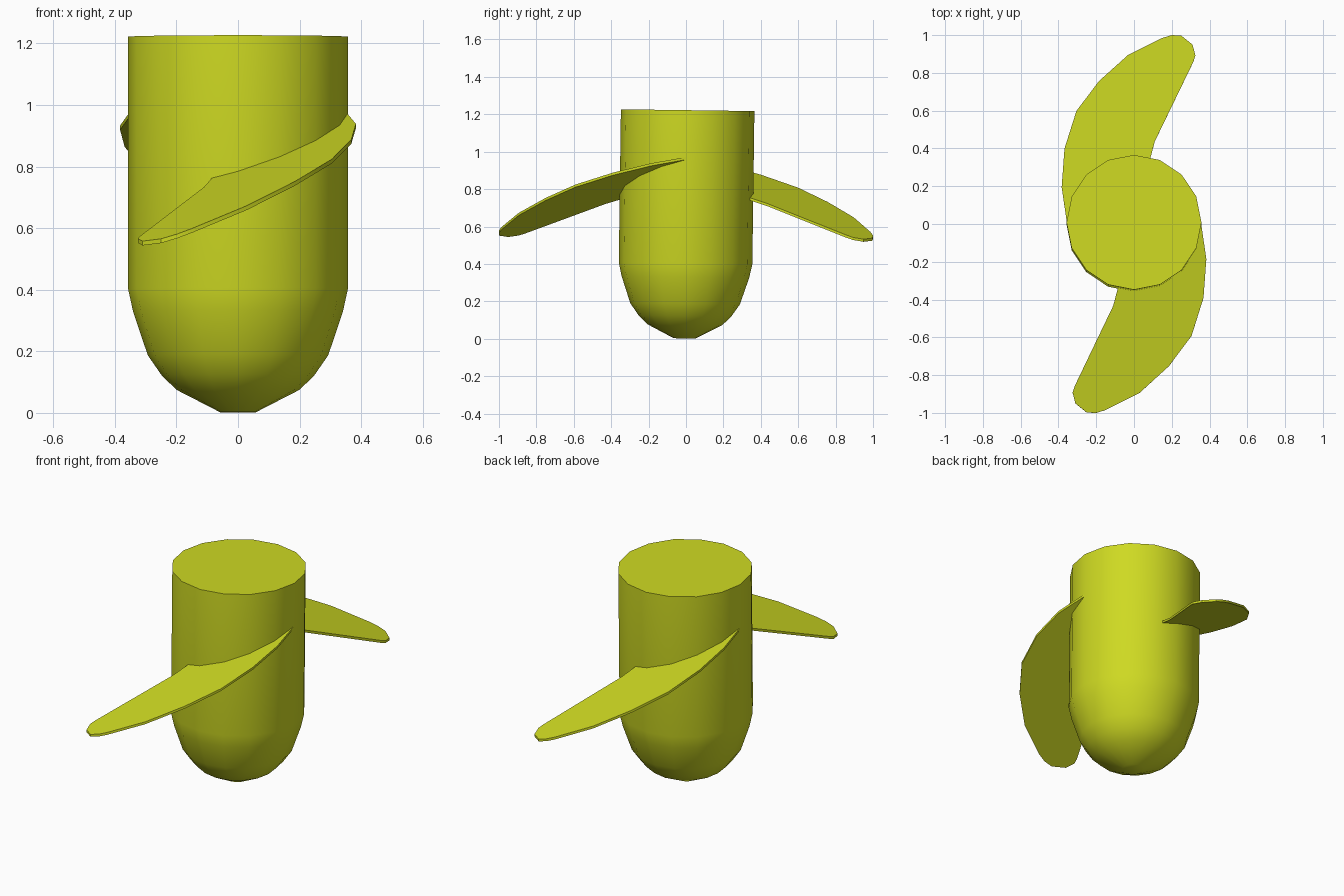
import bpy, bmesh, math
from mathutils import Matrix

if "Cube" in bpy.data.objects:
    bpy.data.objects.remove(bpy.data.objects["Cube"])

mat = bpy.data.materials.new("yellow_green")
mat.diffuse_color = (0.62, 0.70, 0.016, 1)
mat.use_nodes = True
mat.node_tree.nodes["Principled BSDF"].inputs["Base Color"].default_value = mat.diffuse_color

# The whole model leans very slightly backwards
PIVOT = Matrix.Translation((0, 0, 0.57))
LEAN = PIVOT @ Matrix.Rotation(-0.0135, 4, 'X') @ PIVOT.inverted()


def finish(bm, name, angle):
    bmesh.ops.transform(bm, matrix=LEAN, verts=bm.verts)
    bmesh.ops.recalc_face_normals(bm, faces=bm.faces)
    mesh = bpy.data.meshes.new(name)
    bm.to_mesh(mesh)
    bm.free()
    mesh.materials.append(mat)
    obj = bpy.data.objects.new(name, mesh)
    bpy.context.collection.objects.link(obj)
    bpy.ops.object.select_all(action='DESELECT')
    obj.select_set(True)
    bpy.context.view_layer.objects.active = obj
    bpy.ops.object.shade_smooth_by_angle(angle=math.radians(angle))
    return obj


# Hub: 16-sided lathe with a rounded nose at the bottom
SIDES = 16
profile = [(0.058, 0.002), (0.2, 0.075), (0.248, 0.122), (0.293, 0.187),
           (0.341, 0.33), (0.357, 0.403), (0.357, 1.222)]
bm = bmesh.new()
rings = []
for r, z in profile:
    rings.append([bm.verts.new((r * math.cos(2 * math.pi * i / SIDES),
                                r * math.sin(2 * math.pi * i / SIDES), z))
                  for i in range(SIDES)])
for low, high in zip(rings, rings[1:]):
    for i in range(SIDES):
        j = (i + 1) % SIDES
        bm.faces.new((low[i], low[j], high[j], high[i]))
bm.faces.new(rings[0])
bm.faces.new(rings[-1])
finish(bm, "hub", 40)

# Blades: thin curved outline lying on a pitched plane, rooted inside the hub
outline = [(0.355, 0.0), (0.383, -0.19), (0.368, -0.395), (0.305, -0.595),
           (0.185, -0.755), (0.03, -0.895), (-0.15, -0.985), (-0.2, -1.0),
           (-0.25, -0.998), (-0.31, -0.95), (-0.325, -0.893), (-0.315, -0.86),
           (-0.11, -0.435), (-0.085, -0.34), (-0.04, -0.2), (0.2, 0.0)]
THICK = 0.014


def blade(name, sign):
    bm = bmesh.new()
    layers = []
    for drop in (0, THICK):
        layers.append([bm.verts.new((sign * x, sign * y,
                                     0.8645 + 0.304 * x + 0.237 * y - drop))
                       for x, y in outline])
    top, bottom = layers
    bm.faces.new(top)
    bm.faces.new(bottom)
    n = len(outline)
    for i in range(n):
        j = (i + 1) % n
        bm.faces.new((top[i], top[j], bottom[j], bottom[i]))
    finish(bm, name, 30)


blade("front_blade", 1)
blade("back_blade", -1)
